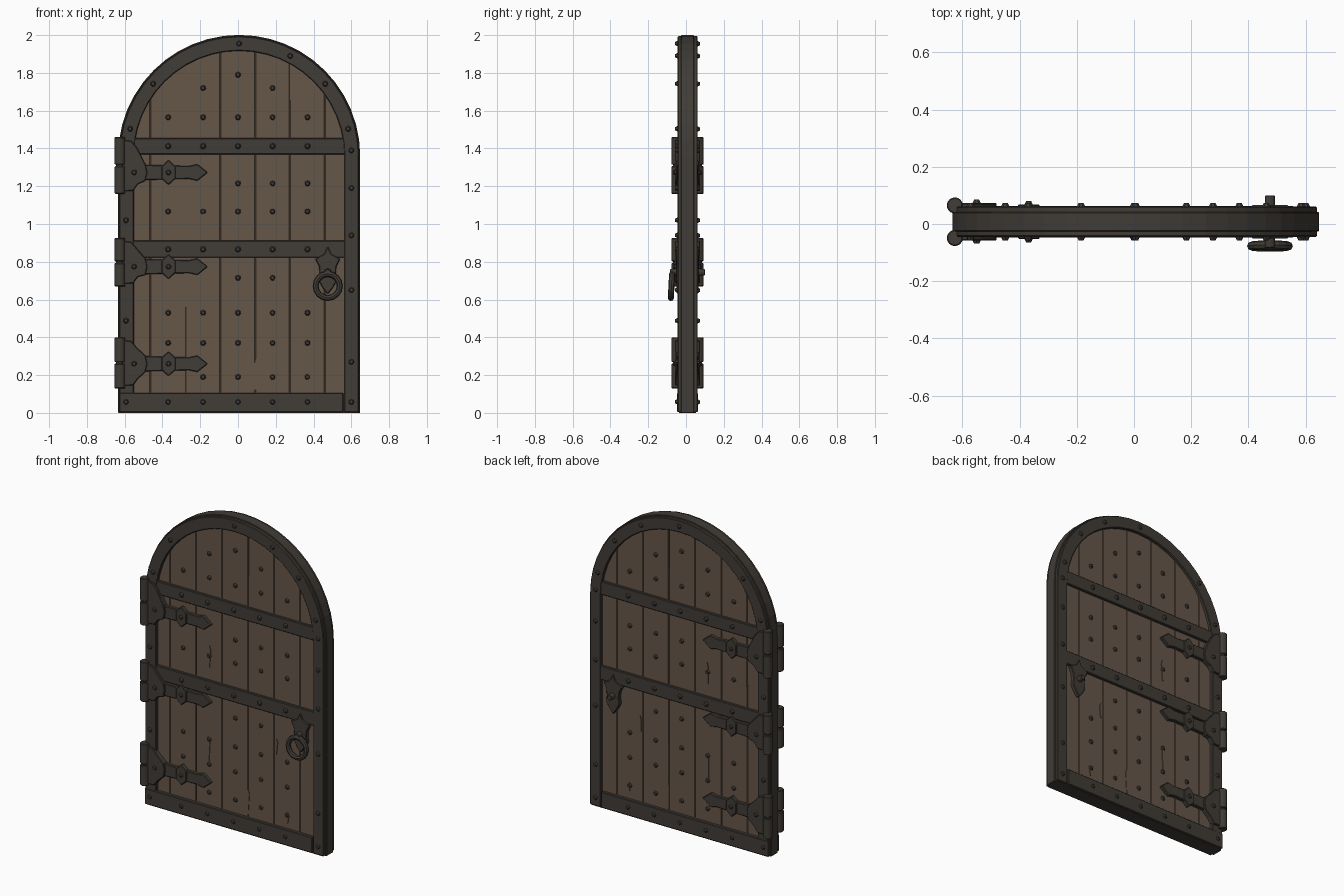
import bpy, bmesh, math, random
from mathutils import Matrix

if "Cube" in bpy.data.objects:
    bpy.data.objects.remove(bpy.data.objects["Cube"])

random.seed(4)
CX, CZ, CY = 0.006, 1.36, 0.008      # arch centre, door mid-plane
FACE, WOOD = 0.053, 0.035            # half depths of iron face and planks


def material(name, rgb):
    m = bpy.data.materials.new(name)
    m.diffuse_color = (*rgb, 1)
    m.use_nodes = True
    m.node_tree.nodes["Principled BSDF"].inputs["Base Color"].default_value = m.diffuse_color
    return m


wood = material("brown_wood", (0.132, 0.095, 0.067))
iron = material("dark_iron", (0.052, 0.045, 0.037))


def finish(name, bm, mat, bevel=0):
    bmesh.ops.recalc_face_normals(bm, faces=bm.faces)
    me = bpy.data.meshes.new(name)
    bm.to_mesh(me)
    bm.free()
    me.materials.append(mat)
    ob = bpy.data.objects.new(name, me)
    bpy.context.collection.objects.link(ob)
    if bevel:
        mod = ob.modifiers.new("chamfer", 'BEVEL')
        mod.width, mod.segments = bevel, 1
        mod.limit_method, mod.angle_limit = 'ANGLE', math.radians(35)
    return ob


def add_prism(bm, pts, y0, y1):
    """Extrude an x/z outline from y0 to y1."""
    f = bm.faces.new([bm.verts.new((x, y0, z)) for x, z in pts])
    ext = bmesh.ops.extrude_face_region(bm, geom=[f])["geom"]
    bmesh.ops.translate(bm, vec=(0, y1 - y0, 0),
                        verts=[v for v in ext if isinstance(v, bmesh.types.BMVert)])


def prism(name, pts, y0, y1, mat, bevel=0):
    bm = bmesh.new()
    add_prism(bm, pts, y0, y1)
    return finish(name, bm, mat, bevel)


def rect(x0, x1, z0, z1):
    return [(x0, z0), (x1, z0), (x1, z1), (x0, z1)]


def arch(r, z0, n=24):
    """Round-topped outline, from bottom right over to bottom left."""
    arc = [(CX + r * math.cos(math.pi * i / n), CZ + r * math.sin(math.pi * i / n))
           for i in range(n + 1)]
    return [(CX + r, z0)] + arc + [(CX - r, z0)]


def arch_ring(ro, ri, z0):
    return arch(ro, z0) + arch(ri, z0)[::-1]


# Wooden core behind the plank gaps
prism("door_core", arch(0.6, 0.01), CY - 0.027, CY + 0.027, wood)

# Planks with narrow uneven gaps, topped along the arch
cuts = [-0.585, -0.465, -0.28, -0.095, 0.092, 0.275, 0.46, 0.6]
for i, (a, b) in enumerate(zip(cuts, cuts[1:])):
    j = lambda: random.uniform(0.0, 0.003)
    a0, a1, b0, b1 = a + j(), a + j(), b - j(), b - j()
    top = []
    for k in range(6):
        x = b1 + (a1 - b1) * k / 5
        top.append((x, CZ + math.sqrt(max(0.0, 0.6 ** 2 - (x - CX) ** 2))))
    d = WOOD + random.uniform(-0.001, 0.001)
    prism(f"plank_{i + 1}", [(a0, 0.015), (b0, 0.015)] + top, CY - d, CY + d, wood, 0.002)

# Iron rim around the edge and sill underneath
prism("edge_rim", arch_ring(0.641, 0.585, 0.0), CY - 0.034, CY + 0.034, iron, 0.003)
prism("bottom_sill", rect(-0.62, 0.63, 0.0, 0.03), CY - 0.046, CY + 0.046, iron)

plank_x = [-0.37, -0.185, 0, 0.183, 0.368]
hinges = [(1.273, 1.16, 1.46), (0.774, 0.67, 0.925), (0.26, 0.13, 0.40)]
strap_half = [(-0.55, 0.042), (-0.40, 0.038), (-0.26, 0.034), (-0.215, 0.044)]
boss_half = [(-0.405, 0.03), (-0.39, 0.046), (-0.368, 0.066), (-0.346, 0.046), (-0.33, 0.03)]
plate_half = [(0.018, 0.842), (0.066, 0.815), (0.046, 0.775), (0.043, 0.735),
              (0.048, 0.70), (0.026, 0.66)]
# Splinters along the planks: x, bottom, top
cracks = [(-0.185, 0.99, 1.13), (-0.19, 0.37, 0.54), (0.09, 0.12, 0.29),
          (0.37, 0.14, 0.21), (0.29, 0.56, 0.66)]

for s, side in ((-1, "front"), (1, "back")):
    Y = lambda d: CY + s * d

    # Flat iron bands
    prism(f"{side}_arch_band", arch_ring(0.634, 0.557, 0.004), Y(0.025), Y(FACE), iron, 0.004)
    for n, z0, z1, x0, x1, d in (("upper", 1.369, 1.455, -0.575, 0.57, 0.051),
                                 ("middle", 0.822, 0.912, -0.575, 0.57, 0.051),
                                 ("bottom", 0.004, 0.106, -0.63, 0.558, 0.055)):
        prism(f"{side}_{n}_band", rect(x0, x1, z0, z1), Y(0.025), Y(d), iron, 0.004)

    # Tapered splinters on the planks
    bm = bmesh.new()
    for x, z0, z1 in cracks:
        zm = z0 + (z1 - z0) * 0.8
        add_prism(bm, [(x - 0.004, z0), (x + 0.004, z0), (x + 0.012, zm), (x + 0.003, z1),
                       (x - 0.003, zm)], Y(WOOD - 0.004), Y(WOOD + 0.004))
    finish(f"{side}_splinters", bm, wood)

    # Hinges: leaf plate, pointed strap, boss and knuckle pair
    for i, (zs, zb, zt) in enumerate(hinges):
        def mirrored(half, tip):
            return ([(x, zs + h) for x, h in half] + tip
                    + [(x, zs - h) for x, h in half[::-1]])
        prism(f"{side}_hinge_strap_{i + 1}", mirrored(strap_half, [(-0.16, zs)]),
              Y(0.028), Y(0.055), iron, 0.004)
        prism(f"{side}_hinge_boss_{i + 1}", mirrored(boss_half, []),
              Y(0.028), Y(0.061), iron, 0.004)
        leaf = [(-0.63, zt - 0.012), (-0.565, zt - 0.02), (-0.535, zt - 0.055),
                (-0.49, zs + 0.044), (-0.48, zs), (-0.49, zs - 0.044),
                (-0.53, zb + 0.05), (-0.555, zb + 0.016), (-0.63, zb + 0.012)]
        prism(f"{side}_hinge_leaf_{i + 1}", leaf, Y(0.028), Y(0.066), iron, 0.004)
        bm = bmesh.new()
        zm = (zb + zt) / 2
        for a, b, r in ((zb, zm - 0.004, 0.029), (zm + 0.004, zt, 0.029),
                        (zb + 0.01, zt - 0.01, 0.02)):
            bmesh.ops.create_cone(bm, cap_ends=True, segments=10, radius1=r, radius2=r,
                                  depth=b - a,
                                  matrix=Matrix.Translation((-0.626, Y(0.057), (a + b) / 2)))
        finish(f"{side}_hinge_knuckle_{i + 1}", bm, iron, 0.004)

    # Rivets: (x, z, surface depth)
    spots = [(x, z, WOOD) for z in (1.565, 1.215, 1.066, 0.715, 0.53, 0.37, 0.19)
             for x in plank_x
             if not (z in (1.215, 0.715) and x < -0.1) and not (z == 0.715 and x > 0.3)
             and not (z == 0.19 and x < -0.3)]
    spots += [(0, 1.79, WOOD), (-0.185, 1.72, WOOD), (0.183, 1.72, WOOD)]
    spots += [(x, z, FACE) for z in (1.412, 0.866, 0.058) for x in plank_x]
    spots += [(-0.593, z, FACE) for z in (1.02, 0.488, 0.058)]
    spots += [(0.6, z, FACE) for z in (1.39, 1.19, 0.94, 0.65, 0.27, 0.058)]
    spots += [(CX + 0.595 * math.cos(math.radians(a)), CZ + 0.595 * math.sin(math.radians(a)),
               FACE) for a in (14, 40, 63, 90, 140, 166)]
    spots += [(-0.55, h[0], 0.065) for h in hinges] + [(-0.368, h[0], 0.06) for h in hinges]
    bm = bmesh.new()
    turn = Matrix.Rotation(-s * math.pi / 2, 4, 'X')
    for x, z, d in spots:
        bmesh.ops.create_cone(bm, cap_ends=True, segments=7, radius1=0.017, radius2=0.009,
                              depth=0.016, matrix=Matrix.Translation((x, Y(d + 0.004), z)) @ turn)
    finish(f"{side}_rivets", bm, iron)

    # Handle plate and stud
    hx = 0.475
    outline = ([(hx, 0.885)] + [(hx + x, z) for x, z in plate_half] + [(hx, 0.628)]
               + [(hx - x, z) for x, z in plate_half[::-1]])
    prism(f"{side}_handle_plate", outline, Y(0.028), Y(0.058), iron, 0.004)
    bm = bmesh.new()
    bmesh.ops.create_cone(bm, cap_ends=True, segments=8, radius1=0.02, radius2=0.018, depth=0.04,
                          matrix=Matrix.Translation((hx, Y(0.072), 0.745)) @ turn)
    finish(f"{side}_handle_stud", bm, iron, 0.003)

# Pull ring hanging on the front stud
bpy.ops.mesh.primitive_torus_add(major_segments=16, minor_segments=8, major_radius=0.064,
                                 minor_radius=0.016, location=(0.475, -0.077, 0.672),
                                 rotation=(math.radians(87), 0, 0))
ring = bpy.context.object
ring.name = "pull_ring"
ring.data.materials.append(iron)
